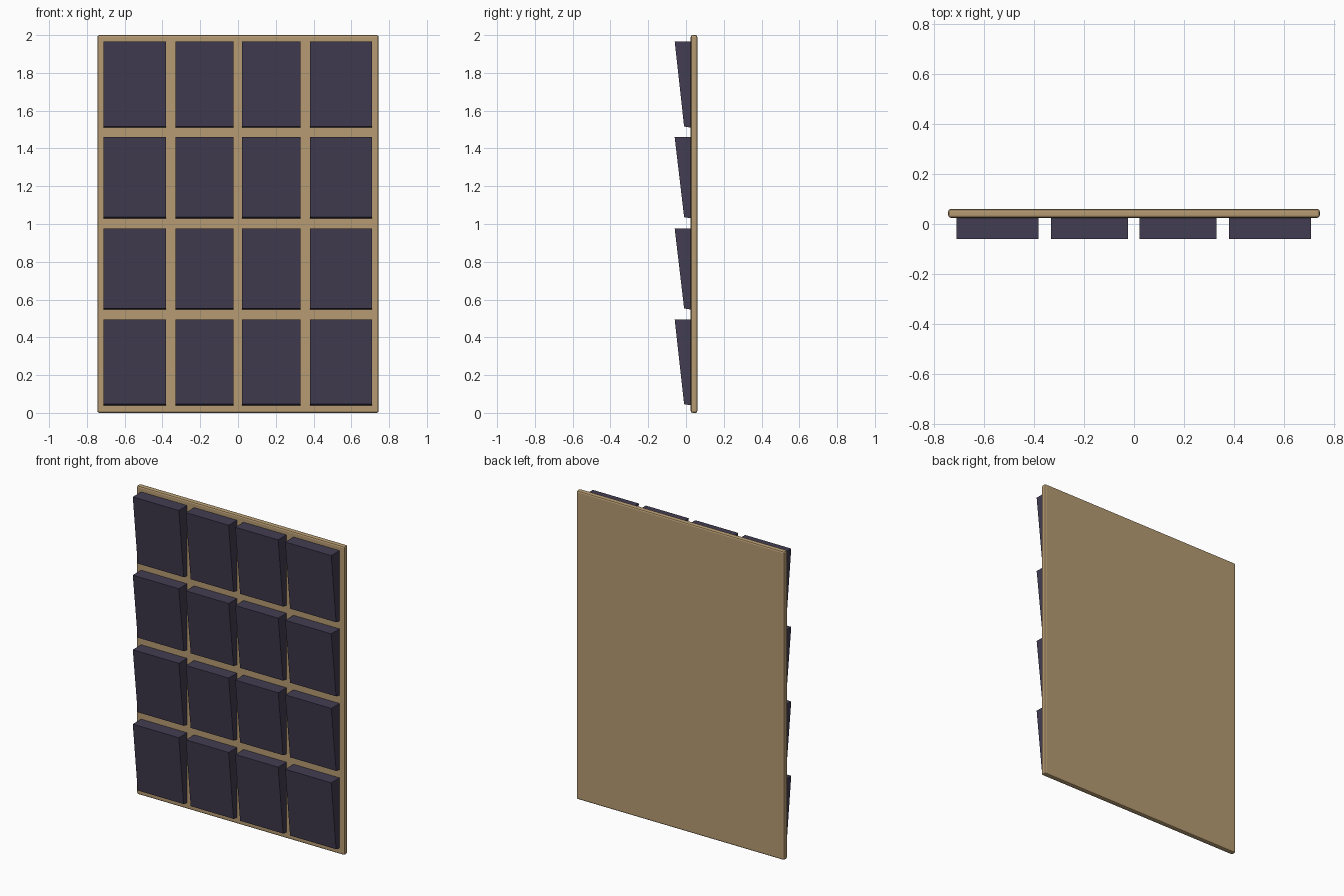
import bpy, bmesh

if "Cube" in bpy.data.objects:
    bpy.data.objects.remove(bpy.data.objects["Cube"])


def material(name, color):
    m = bpy.data.materials.new(name)
    m.diffuse_color = color
    m.use_nodes = True
    m.node_tree.nodes["Principled BSDF"].inputs["Base Color"].default_value = m.diffuse_color
    return m


wood = material("wood", (0.47, 0.33, 0.17, 1))
dark = material("dark_panel", (0.055, 0.047, 0.085, 1))


def prism(name, x0, x1, profile, mat):
    """Extrude a (y, z) profile along x."""
    bm = bmesh.new()
    face = bm.faces.new([bm.verts.new((x0, y, z)) for y, z in profile])
    ext = bmesh.ops.extrude_face_region(bm, geom=[face])
    verts = [v for v in ext["geom"] if isinstance(v, bmesh.types.BMVert)]
    bmesh.ops.translate(bm, verts=verts, vec=(x1 - x0, 0, 0))
    bmesh.ops.recalc_face_normals(bm, faces=bm.faces)
    mesh = bpy.data.meshes.new(name)
    bm.to_mesh(mesh)
    bm.free()
    mesh.materials.append(mat)
    obj = bpy.data.objects.new(name, mesh)
    bpy.context.collection.objects.link(obj)
    return obj


# Backing board with softened edges
board = prism("backing_board", -0.745, 0.745,
              [(0.025, 0), (0.06, 0), (0.06, 2), (0.025, 2)], wood)
bevel = board.modifiers.new("soft_edges", "BEVEL")
bevel.width = 0.01
bevel.segments = 2

# Grid of wedge panels, thick at the top and thin at the bottom
columns = [(-0.712, -0.382), (-0.332, -0.025), (0.022, 0.33), (0.38, 0.71)]
rows = [(0.04, 0.495), (0.547, 0.977), (1.03, 1.46), (1.51, 1.967)]
for r, (z0, z1) in enumerate(rows):
    for c, (x0, x1) in enumerate(columns):
        prism(f"wedge_panel_{r + 1}_{c + 1}", x0, x1,
              [(0.027, z0), (-0.01, z0 + 0.006), (-0.06, z1), (0.027, z1)], dark)
